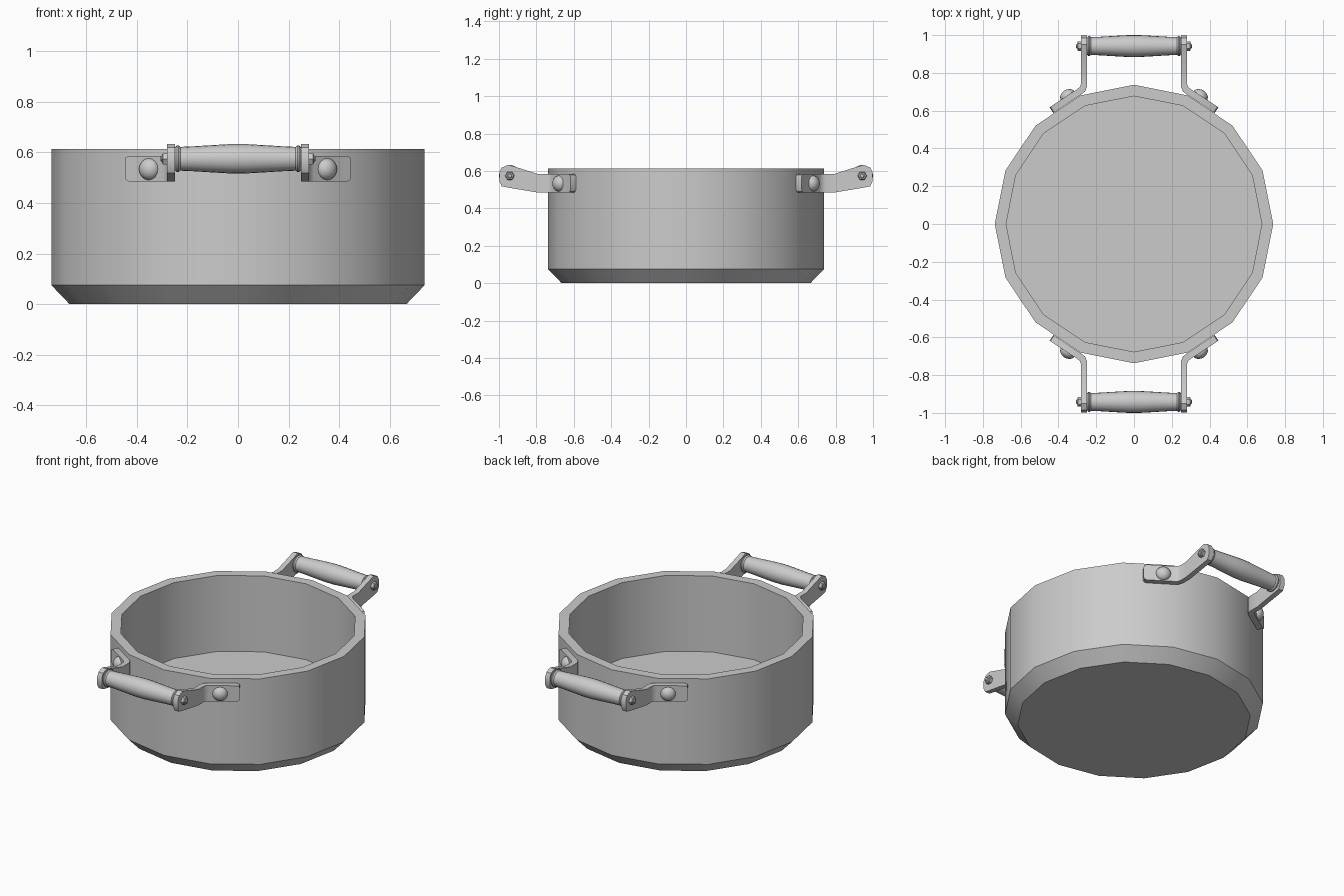
import bpy
import bmesh
from math import tau, radians
from mathutils import Matrix, Vector

cube = bpy.data.objects.get("Cube")
if cube:
    bpy.data.objects.remove(cube, do_unlink=True)

metal = bpy.data.materials.new("grey metal")
metal.use_nodes = True
grey = (0.6, 0.6, 0.6, 1)
metal.diffuse_color = grey
metal.node_tree.nodes["Principled BSDF"].inputs["Base Color"].default_value = grey


def finish(name, bm, mirror=(False, False)):
    """Turn a bmesh into a shaded object, mirrored about the chosen axes."""
    bmesh.ops.recalc_face_normals(bm, faces=bm.faces[:])
    mesh = bpy.data.meshes.new(name)
    bm.to_mesh(mesh)
    bm.free()
    mesh.materials.append(metal)
    obj = bpy.data.objects.new(name, mesh)
    bpy.context.collection.objects.link(obj)
    bpy.ops.object.select_all(action='DESELECT')
    obj.select_set(True)
    bpy.context.view_layer.objects.active = obj
    bpy.ops.object.shade_smooth_by_angle(angle=radians(32))
    if any(mirror):
        mod = obj.modifiers.new("mirror", 'MIRROR')
        mod.use_axis = (mirror[0], mirror[1], False)
        mod.use_mirror_merge = False
    return obj


def lathe(name, profile, sides, centre=(0, 0, 0), axis=(0, 0, 1), mirror=(False, False)):
    """Spin (radius, height) points around an axis through centre."""
    bm = bmesh.new()
    verts = [bm.verts.new((r, 0, h)) for r, h in profile]
    edges = [bm.edges.new(pair) for pair in zip(verts, verts[1:])]
    bmesh.ops.spin(bm, geom=verts + edges, cent=(0, 0, 0), axis=(0, 0, 1),
                   angle=tau, steps=sides)
    bmesh.ops.remove_doubles(bm, verts=bm.verts[:], dist=0.0005)
    turn = Vector(axis).to_track_quat('Z', 'Y').to_matrix().to_4x4()
    bm.transform(Matrix.Translation(centre) @ turn)
    return finish(name, bm, mirror)


def strap(name, stations, mirror):
    """Loft a flat bar through (outer xy, inner xy, low z, high z) stations."""
    bm = bmesh.new()
    rings = []
    for (ox, oy), (ix, iy), low, high in stations:
        corners = ((ox, oy, low), (ox, oy, high), (ix, iy, high), (ix, iy, low))
        rings.append([bm.verts.new(c) for c in corners])
    for a, b in zip(rings, rings[1:]):
        for i in range(4):
            j = (i + 1) % 4
            bm.faces.new((a[i], a[j], b[j], b[i]))
    bm.faces.new(rings[0])
    bm.faces.new(rings[-1])
    return finish(name, bm, mirror)


# Sixteen-sided pot with a thick wall and bevelled base
lathe("pot_body", [(0, 0), (0.665, 0), (0.737, 0.075), (0.737, 0.612),
                   (0.677, 0.612), (0.677, 0.135), (0, 0.135)], 16)

# Bent brackets: riveted plate, bend, then an arm rising to a rounded end
LOW, HIGH = 0.485, 0.585
stations = [((0.447, 0.618), (0.427, 0.588), LOW + 0.018, HIGH - 0.018),
            ((0.443, 0.621), (0.423, 0.591), LOW + 0.006, HIGH - 0.006),
            ((0.432, 0.628), (0.412, 0.598), LOW, HIGH),
            ((0.299, 0.715), (0.280, 0.685), LOW, HIGH),
            ((0.286, 0.727), (0.259, 0.701), LOW, HIGH),
            ((0.280, 0.745), (0.248, 0.728), LOW, HIGH)]
for y, low, high in ((0.795, LOW, HIGH), (0.925, 0.507, 0.626), (0.95, 0.511, 0.633),
                     (0.985, 0.518, 0.618), (0.998, 0.545, 0.592)):
    stations.append(((0.280, y), (0.248, y), low, high))
strap("handle_brackets", stations, (True, True))

# Domed rivets on the plates
lathe("rivets", [(0.043, -0.005), (0.043, 0.003), (0.037, 0.015), (0.025, 0.025),
                 (0.012, 0.030), (0, 0.031)], 16,
      (0.352, 0.680, 0.533), (0.547, 0.837, 0), (True, True))

# Swelling grips with a collar at each end
half = [(0, 0.248), (0.046, 0.248), (0.053, 0.241), (0.053, 0.235), (0.047, 0.228),
        (0.049, 0.18), (0.054, 0.10), (0.058, 0.03)]
grip = half + [(r, -h) for r, h in reversed(half)]
AXLE = (0.942, 0.574)
lathe("handle_grips", grip, 20, (0, *AXLE), (1, 0, 0), (False, True))

# Hex bolts with short round tips
lathe("handle_bolts", [(0, -0.01), (0.025, -0.01), (0.025, 0.016), (0.021, 0.020), (0, 0.020)],
      6, (0.28, *AXLE), (1, 0, 0), (True, True))
lathe("bolt_tips", [(0.013, 0.015), (0.013, 0.022), (0.009, 0.026), (0, 0.026)],
      10, (0.28, *AXLE), (1, 0, 0), (True, True))
